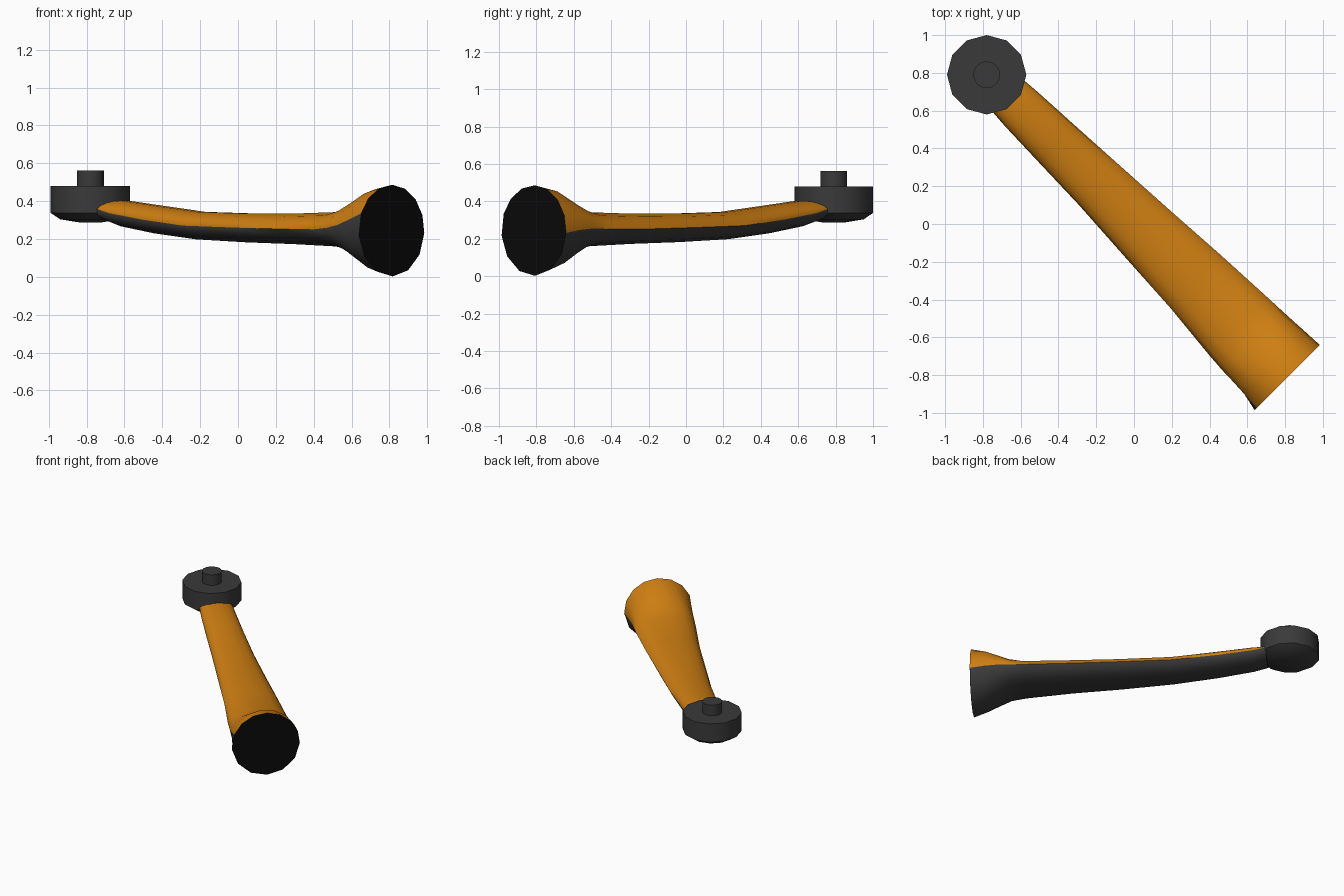
import bpy, bmesh, math
from mathutils import Vector

if "Cube" in bpy.data.objects:
    bpy.data.objects.remove(bpy.data.objects["Cube"])


def material(name, rgb):
    m = bpy.data.materials.new(name)
    m.diffuse_color = (*rgb, 1)
    m.use_nodes = True
    m.node_tree.nodes["Principled BSDF"].inputs["Base Color"].default_value = m.diffuse_color
    return m


ORANGE = material("orange", (0.62, 0.21, 0.006))
GREY = material("dark grey", (0.042, 0.042, 0.042))
BLACK = material("black", (0.003, 0.003, 0.003))


def finish(name, bm, mats, smooth=35):
    bmesh.ops.recalc_face_normals(bm, faces=bm.faces)
    me = bpy.data.meshes.new(name)
    bm.to_mesh(me)
    bm.free()
    for m in mats:
        me.materials.append(m)
    ob = bpy.data.objects.new(name, me)
    bpy.context.collection.objects.link(ob)
    bpy.ops.object.select_all(action='DESELECT')
    ob.select_set(True)
    bpy.context.view_layer.objects.active = ob
    bpy.ops.object.shade_smooth_by_angle(angle=math.radians(smooth))
    return ob


def lathe(name, profile, centre, sides, mat):
    """Closed turned solid from (radius, z) points, bottom to top."""
    bm = bmesh.new()
    rings = []
    for r, z in profile:
        rings.append([bm.verts.new((centre[0] + r * math.cos(i * math.tau / sides),
                                    centre[1] + r * math.sin(i * math.tau / sides), z))
                      for i in range(sides)])
    for a, b in zip(rings, rings[1:]):
        for i in range(sides):
            j = (i + 1) % sides
            bm.faces.new((a[i], a[j], b[j], b[i]))
    bm.faces.new(rings[0])
    bm.faces.new(rings[-1])
    return finish(name, bm, [mat])


# Arm: elliptical sections along the diagonal, orange shell above the seam
# (distance, left half width, right half width, bottom, top, right seam deg, left seam deg)
SECTIONS = [
    (-0.95, 0.113, 0.130, 0.295, 0.400, 14, 166),
    (-0.85, 0.117, 0.134, 0.265, 0.404, 2, 178),
    (-0.60, 0.125, 0.147, 0.228, 0.378, 0, 180),
    (-0.28, 0.135, 0.165, 0.196, 0.345, 0, 180),
    (0.10, 0.158, 0.187, 0.180, 0.336, 2, 178),
    (0.45, 0.178, 0.209, 0.171, 0.336, 0, 180),
    (0.78, 0.210, 0.225, 0.158, 0.344, 0, 180),
    (0.88, 0.217, 0.229, 0.138, 0.372, 0, 178),
    (0.96, 0.221, 0.233, 0.092, 0.415, 0, 173),
    (1.05, 0.230, 0.238, 0.035, 0.465, -1, 166),
    (1.149, 0.247, 0.243, 0.002, 0.486, -3, 158),
]
UP, DOWN = 7, 7
N = UP + DOWN
ALONG = Vector((1, -1, 0)).normalized()
ACROSS = Vector((1, 1, 0)).normalized()

bm = bmesh.new()
rings = []
for s, left, right, lo, hi, a0, a1 in SECTIONS:
    angles = [a0 + (a1 - a0) * i / UP for i in range(UP)]
    angles += [a1 + (360 + a0 - a1) * i / DOWN for i in range(DOWN)]
    ring = []
    for a in map(math.radians, angles):
        t = (right if math.cos(a) > 0 else left) * math.cos(a)
        p = ALONG * s + ACROSS * t
        ring.append(bm.verts.new((p.x, p.y, (lo + hi) / 2 + (hi - lo) / 2 * math.sin(a))))
    rings.append(ring)
for a, b in zip(rings, rings[1:]):
    for i in range(N):
        j = (i + 1) % N
        f = bm.faces.new((a[i], a[j], b[j], b[i]))
        f.material_index = 0 if i < UP else 1
bm.faces.new(rings[0]).material_index = 1
bm.faces.new(rings[-1]).material_index = 2      # flat black end
finish("arm", bm, [ORANGE, GREY, BLACK], 50)

# Motor at the tip: shallow bowl under a drum, with a short shaft
HUB = (-0.78, 0.79)
lathe("motor_housing", [(0.05, 0.286), (0.16, 0.304), (0.21, 0.338), (0.21, 0.48)],
      HUB, 12, GREY)
lathe("motor_shaft", [(0.071, 0.47), (0.071, 0.562)], HUB, 16, GREY)
